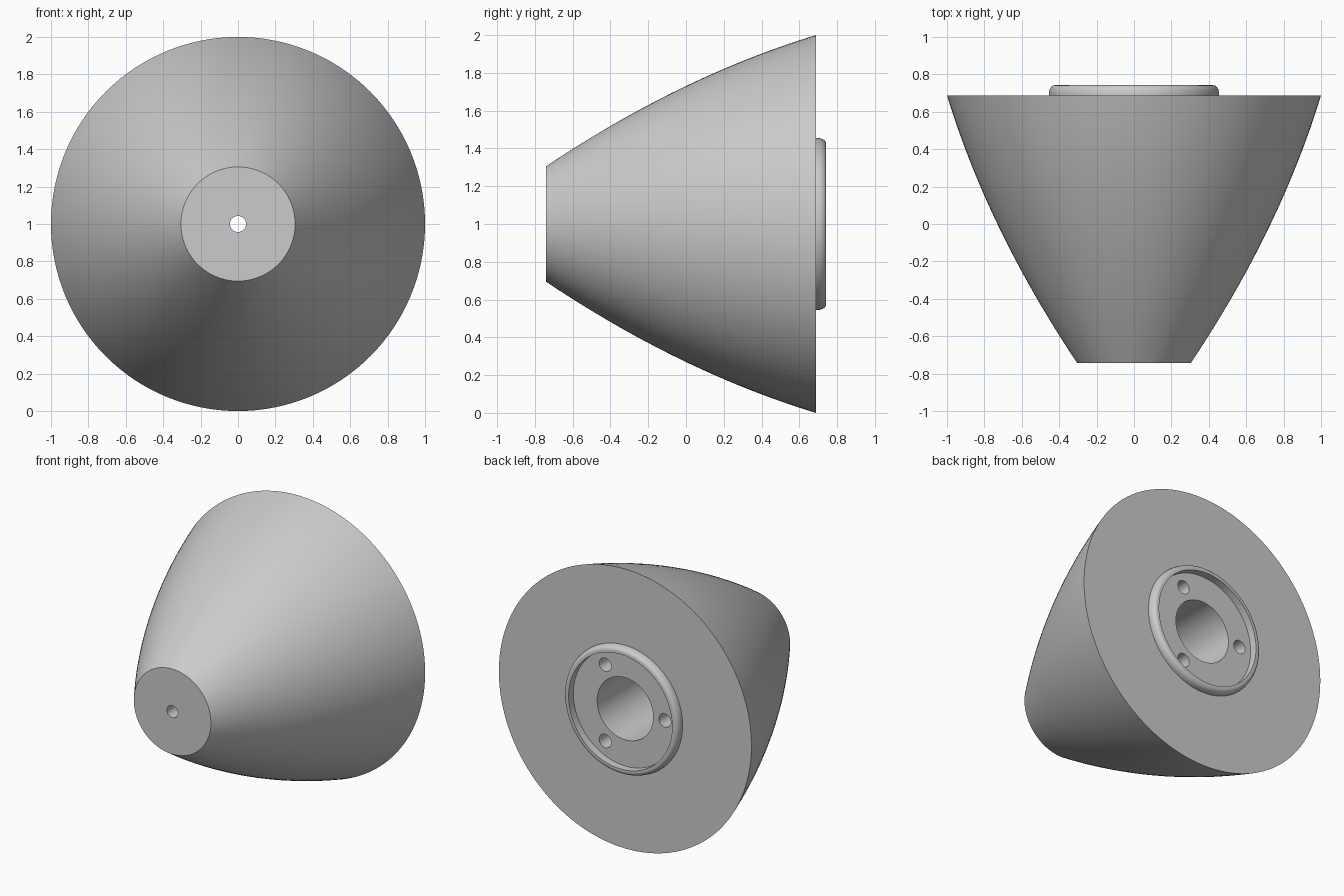
import bpy, bmesh, math

if "Cube" in bpy.data.objects:
    bpy.data.objects.remove(bpy.data.objects["Cube"])

SEG = 128
grey = bpy.data.materials.new("mid_grey")
grey.diffuse_color = (0.6, 0.6, 0.6, 1)
grey.use_nodes = True
grey.node_tree.nodes["Principled BSDF"].inputs["Base Color"].default_value = grey.diffuse_color


def lathe(name, profile, seg=SEG):
    """Closed (radius, y) profile revolved around the y axis at z = 1."""
    bm = bmesh.new()
    rings = []
    for r, y in profile:
        rings.append([bm.verts.new((r * math.cos(a), y, 1 + r * math.sin(a)))
                      for a in (2 * math.pi * i / seg for i in range(seg))])
    for k, ring in enumerate(rings):
        nxt = rings[(k + 1) % len(rings)]
        for i in range(seg):
            j = (i + 1) % seg
            bm.faces.new((ring[i], ring[j], nxt[j], nxt[i]))
    bmesh.ops.recalc_face_normals(bm, faces=bm.faces)
    mesh = bpy.data.meshes.new(name)
    bm.to_mesh(mesh)
    bm.free()
    mesh.materials.append(grey)
    obj = bpy.data.objects.new(name, mesh)
    bpy.context.collection.objects.link(obj)
    return obj


# Bulging outer shell from nose to back
NOSE, BACK = -0.742, 0.688
shell = []
for i in range(25):
    t = i / 24
    shell.append((0.305 + 0.695 * t + 0.26 * t * (1 - t), NOSE + (BACK - NOSE) * t))

# Raised collar with rounded outer edge
TOP = 0.742
collar = [(0.455, BACK)]
for i in range(7):
    a = math.radians(15 * i)
    collar.append((0.425 + 0.03 * math.cos(a), TOP - 0.045 + 0.045 * math.sin(a)))
collar += [(0.41, TOP), (0.41, BACK)]

# Wide rear bore stepping down to the narrow nose hole
bore = [(0.222, BACK), (0.222, -0.3), (0.043, -0.3), (0.043, NOSE)]

cone = lathe("cone_body", shell + collar + bore)

# Three bolt holes around the bore
for k in range(3):
    a = math.radians(60 + 120 * k)
    bpy.ops.mesh.primitive_cylinder_add(
        vertices=32, radius=0.048, depth=0.5,
        location=(0.315 * math.cos(a), BACK - 0.05, 1 + 0.315 * math.sin(a)),
        rotation=(math.pi / 2, 0, 0))
    cutter = bpy.context.object
    cutter.name = "bolt_hole_cutter"
    cutter.data.materials.append(grey)
    mod = cone.modifiers.new("bolt_hole", 'BOOLEAN')
    mod.operation = 'DIFFERENCE'
    mod.solver = 'EXACT'
    mod.object = cutter
    bpy.context.view_layer.objects.active = cone
    bpy.ops.object.modifier_apply(modifier=mod.name)
    bpy.data.objects.remove(cutter, do_unlink=True)

bpy.ops.object.select_all(action='DESELECT')
cone.select_set(True)
bpy.context.view_layer.objects.active = cone
bpy.ops.object.shade_smooth_by_angle(angle=math.radians(30))
